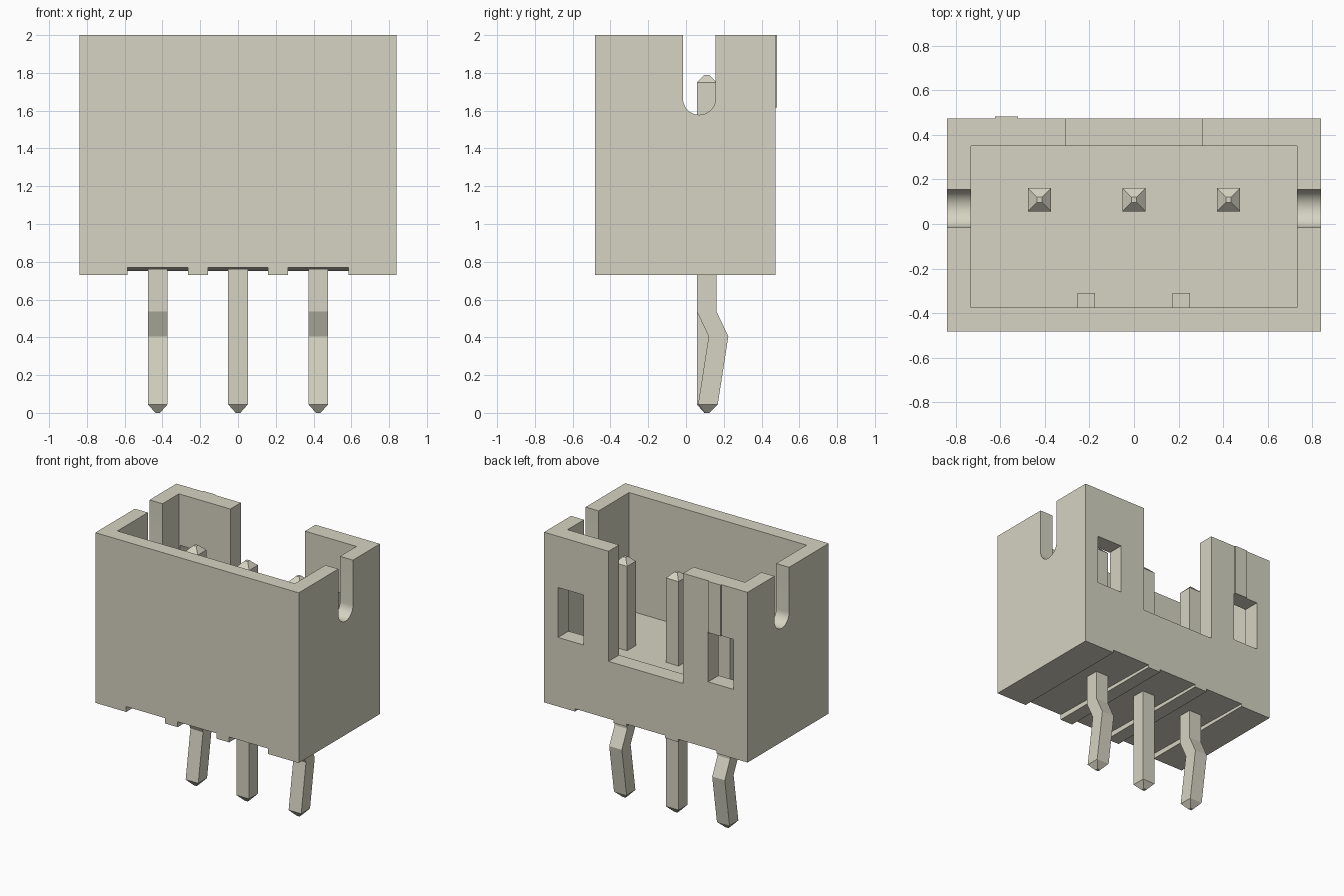
import bpy, bmesh, math

if "Cube" in bpy.data.objects:
    bpy.data.objects.remove(bpy.data.objects["Cube"])

plastic = bpy.data.materials.new("warm_ivory")
plastic.diffuse_color = (0.67, 0.655, 0.54, 1)
plastic.use_nodes = True
plastic.node_tree.nodes["Principled BSDF"].inputs["Base Color"].default_value = plastic.diffuse_color


def finish(name, bm):
    """Turn a bmesh into a named, coloured object."""
    bmesh.ops.recalc_face_normals(bm, faces=bm.faces)
    mesh = bpy.data.meshes.new(name)
    bm.to_mesh(mesh)
    bm.free()
    mesh.materials.append(plastic)
    obj = bpy.data.objects.new(name, mesh)
    bpy.context.collection.objects.link(obj)
    return obj


def loft(name, rings):
    """Skin a closed solid through rings of equal length."""
    bm = bmesh.new()
    loops = [[bm.verts.new(p) for p in ring] for ring in rings]
    n = len(loops[0])
    for a, b in zip(loops, loops[1:]):
        for i in range(n):
            j = (i + 1) % n
            bm.faces.new((a[i], a[j], b[j], b[i]))
    bm.faces.new(loops[0])
    bm.faces.new(loops[-1])
    return finish(name, bm)


def along_x(name, profile, x0, x1):
    """Extrude a (y, z) profile along x."""
    return loft(name, [[(x, y, z) for y, z in profile] for x in (x0, x1)])


def box(name, x0, x1, y0, y1, z0, z1):
    return along_x(name, [(y0, z0), (y1, z0), (y1, z1), (y0, z1)], x0, x1)


def cut(obj, cutter):
    mod = obj.modifiers.new("cut", 'BOOLEAN')
    mod.operation = 'DIFFERENCE'
    mod.solver = 'EXACT'
    mod.object = cutter
    cutter.hide_render = True
    bpy.context.view_layer.objects.active = obj
    bpy.ops.object.modifier_apply(modifier=mod.name)
    bpy.data.objects.remove(cutter)


# Housing shell with open top
FRONT, BACK, BASE, TOP, FLOOR = -0.483, 0.474, 0.73, 2.0, 1.12
housing = box("housing", -0.84, 0.84, FRONT, BACK, BASE, TOP)
cut(housing, box("cavity", -0.733, 0.733, -0.375, 0.35, FLOOR, 2.2))

# Wide notch in the back wall
cut(housing, box("back_notch", -0.308, 0.308, 0.345, 0.6, 1.178, 2.2))

# Latch windows through the back wall
for side in (-1, 1):
    xs = sorted((side * 0.515, side * 0.725))
    cut(housing, box("window", xs[0], xs[1], 0.3, 0.6, 1.245, 1.618))

# Round-bottomed slots in both end walls
yc, r = 0.07, 0.086
slot = [(yc + r * math.cos(a), 1.664 + r * math.sin(a))
        for a in [math.pi + math.pi * i / 20 for i in range(21)]]
slot += [(yc + r, 2.2), (yc - r, 2.2)]
for x0, x1 in ((-1, -0.7), (0.7, 1)):
    cut(housing, along_x("end_slot", slot, x0, x1))

# Sloping grooves under the base
slope = [(-0.683, 0.6), (0.674, 0.6), (0.674, 0.746), (-0.683, 0.774)]
for x in (-0.425, 0, 0.425):
    cut(housing, along_x("base_groove", slope, x - 0.16, x + 0.16))

bpy.ops.object.select_all(action='DESELECT')
housing.select_set(True)
bpy.context.view_layer.objects.active = housing
bpy.ops.object.shade_smooth_by_angle(angle=math.radians(30))

# Polarity rib on the back and two small keys inside the front wall
box("polarity_rib", -0.625, -0.522, BACK - 0.01, 0.483, 1.618, TOP)
for name, x in (("left_key", -0.215), ("right_key", 0.212)):
    box(name, x - 0.04, x + 0.04, -0.38, -0.31, FLOOR - 0.01, 1.25)

# Contact pins: (z, y centre, half size); outer legs are kinked
H, Y = 0.052, 0.109
upper = [(1.75, Y, H), (1.79, Y, 0.012)]
straight = [(0, Y, 0.012), (0.045, Y, H)] + upper
kinked = [(0, 0.113, 0.012), (0.045, 0.116, H), (0.405, 0.172, H),
          (0.538, Y, H)] + upper
for name, x, path in (("left_pin", -0.425, kinked), ("centre_pin", 0, straight),
                      ("right_pin", 0.425, kinked)):
    loft(name, [[(x - h, y - h, z), (x + h, y - h, z),
                 (x + h, y + h, z), (x - h, y + h, z)] for z, y, h in path])
